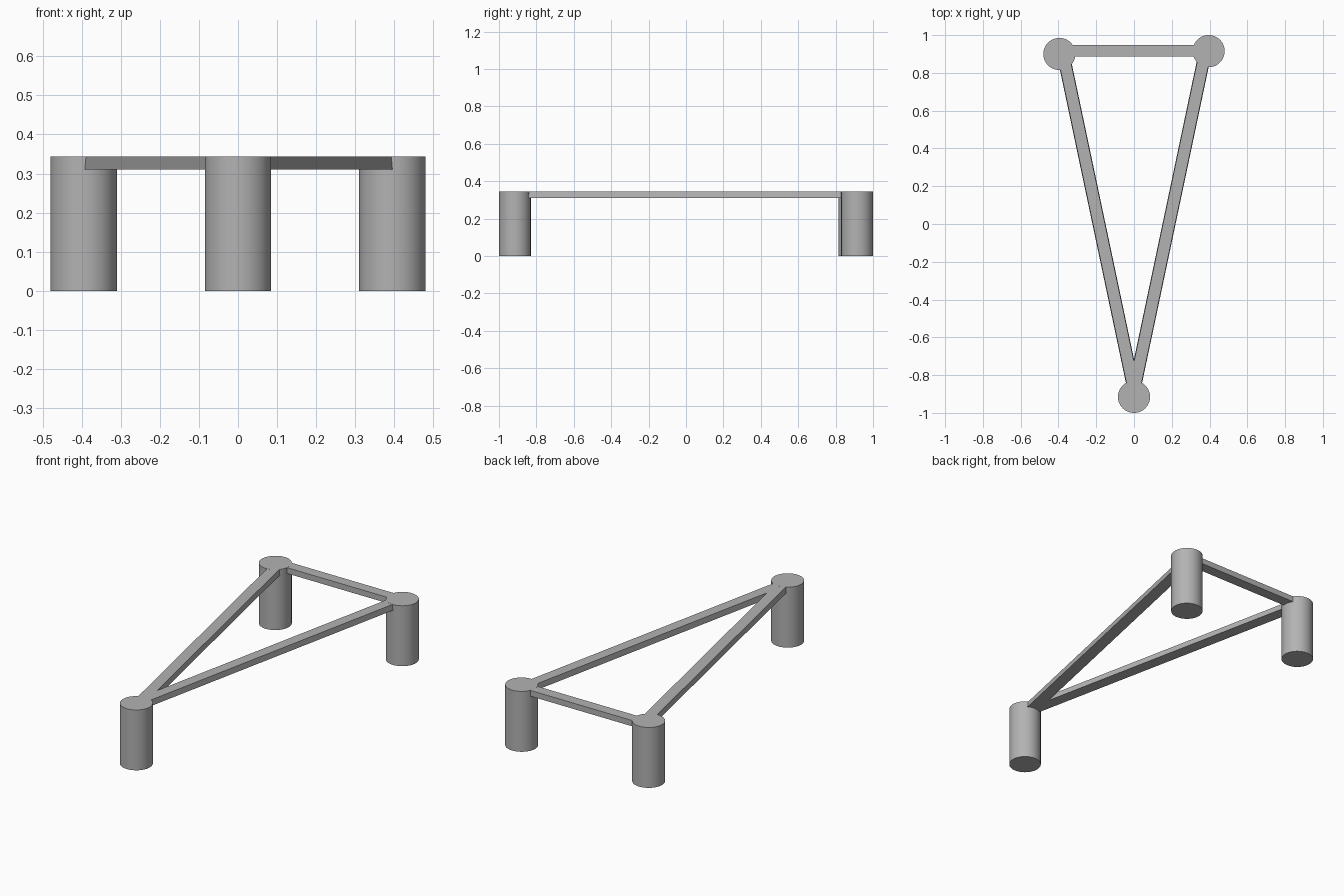
import bpy, bmesh, math
from mathutils import Vector

cube = bpy.data.objects.get("Cube")
if cube:
    bpy.data.objects.remove(cube, do_unlink=True)

HEIGHT, RADIUS = 0.344, 0.085
BAR_WIDTH, BAR_DEPTH = 0.062, 0.033

grey = bpy.data.materials.new("plain grey")
grey.use_nodes = True
colour = (0.45, 0.45, 0.45, 1)
grey.diffuse_color = colour
grey.node_tree.nodes["Principled BSDF"].inputs["Base Color"].default_value = colour


def add_leg(name, x, y):
    bpy.ops.mesh.primitive_cylinder_add(vertices=64, radius=RADIUS, depth=HEIGHT,
                                        location=(x, y, HEIGHT / 2))
    leg = bpy.context.object
    leg.name = name
    leg.data.materials.append(grey)
    bpy.ops.object.shade_smooth_by_angle(angle=math.radians(30))


def add_bar(name, start, end, flare=0.0):
    """Flat bar between two points, its underside widened by flare."""
    a, b = Vector(start), Vector(end)
    run = b - a
    bm = bmesh.new()
    bmesh.ops.create_cube(bm, size=1)
    for v in bm.verts:
        v.co.x *= run.length
        v.co.y *= BAR_WIDTH + (flare if v.co.z < 0 else 0)
        v.co.z *= BAR_DEPTH
    mesh = bpy.data.meshes.new(name)
    bm.to_mesh(mesh)
    bm.free()
    mesh.materials.append(grey)
    bar = bpy.data.objects.new(name, mesh)
    mid = (a + b) / 2
    # Sits a hair below the leg tops so the faces do not fight
    bar.location = (mid.x, mid.y, HEIGHT - BAR_DEPTH / 2 - 0.0004)
    bar.rotation_euler.z = math.atan2(run.y, run.x)
    bpy.context.collection.objects.link(bar)


# Three round legs
add_leg("front_leg", 0, -0.915)
add_leg("back_left_leg", 0.395, 0.915)
add_leg("back_right_leg", -0.395, 0.900)

# Bars joining the leg tops in a triangle
add_bar("back_bar", (-0.39, 0.917), (0.39, 0.917))
for side, x in (("left", 1), ("right", -1)):
    add_bar(side + "_bar", (0, -0.88), (x * 0.374, 0.895), 0.006)
